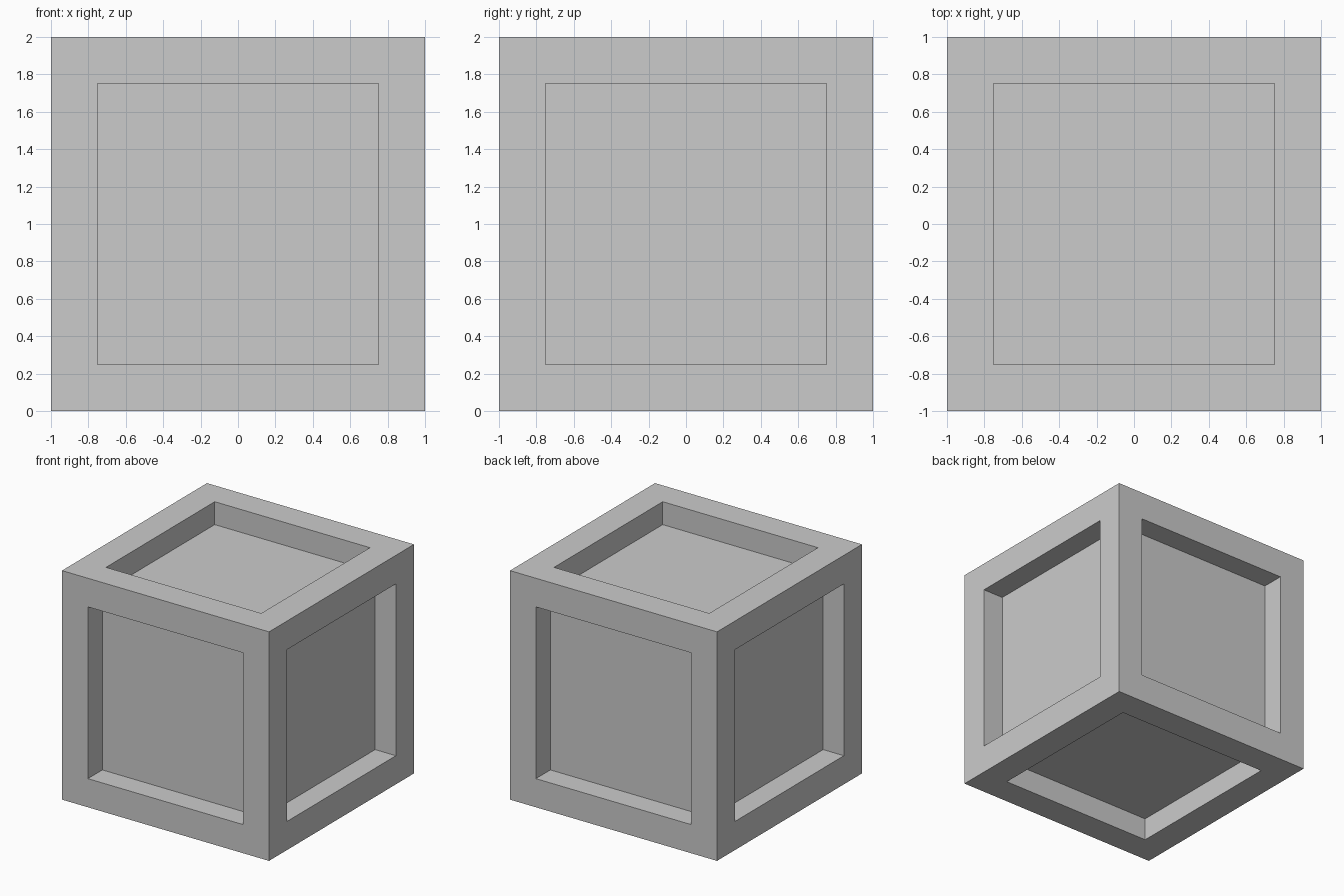
import bpy, bmesh

if "Cube" in bpy.data.objects:
    bpy.data.objects.remove(bpy.data.objects["Cube"])

SIZE = 2.0      # overall cube size
BORDER = 0.25   # frame width around each panel
DEPTH = 0.2     # panel recess depth

# Crate: a cube whose six faces each carry a straight-walled recessed panel
bm = bmesh.new()
bmesh.ops.create_cube(bm, size=SIZE)
bmesh.ops.translate(bm, verts=bm.verts, vec=(0, 0, SIZE / 2))
bm.normal_update()
panels = list(bm.faces)

# Frame border, then push the panels straight inwards
for thickness, depth in ((BORDER, 0), (0, -DEPTH)):
    bmesh.ops.inset_individual(bm, faces=panels, thickness=thickness,
                               depth=depth, use_even_offset=True)
    bm.normal_update()

mesh = bpy.data.meshes.new("crate")
bm.to_mesh(mesh)
bm.free()
crate = bpy.data.objects.new("crate", mesh)
bpy.context.collection.objects.link(crate)
